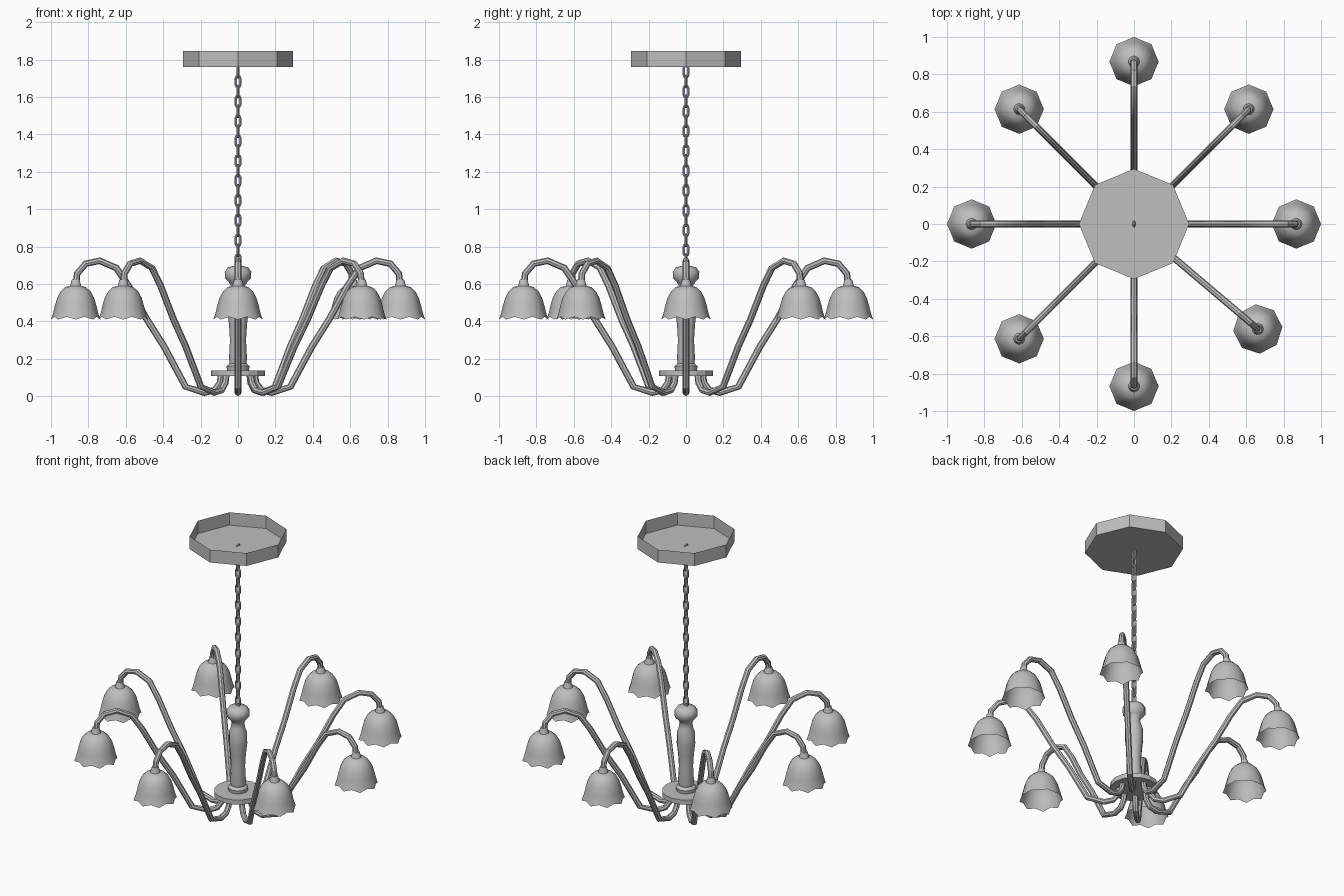
import bpy, bmesh, math
from mathutils import Vector, Matrix

if "Cube" in bpy.data.objects:
    bpy.data.objects.remove(bpy.data.objects["Cube"])

metal = bpy.data.materials.new("grey")
metal.diffuse_color = (0.52, 0.52, 0.52, 1)
metal.use_nodes = True
metal.node_tree.nodes["Principled BSDF"].inputs["Base Color"].default_value = metal.diffuse_color


def finish(name, bm, smooth=None):
    bmesh.ops.recalc_face_normals(bm, faces=bm.faces)
    me = bpy.data.meshes.new(name)
    bm.to_mesh(me)
    bm.free()
    me.materials.append(metal)
    ob = bpy.data.objects.new(name, me)
    bpy.context.collection.objects.link(ob)
    if smooth:
        bpy.ops.object.select_all(action='DESELECT')
        ob.select_set(True)
        bpy.context.view_layer.objects.active = ob
        bpy.ops.object.shade_smooth_by_angle(angle=math.radians(smooth))
    return ob


def skin(bm, rings, cap_start=False, cap_end=False, loop=False):
    rows = [[bm.verts.new(p) for p in r] for r in rings]
    n = len(rows[0])
    pairs = list(zip(rows, rows[1:])) + ([(rows[-1], rows[0])] if loop else [])
    for a, b in pairs:
        for i in range(n):
            j = (i + 1) % n
            bm.faces.new((a[i], a[j], b[j], b[i]))
    if cap_start:
        bm.faces.new(rows[0])
    if cap_end:
        bm.faces.new(rows[-1])


def lathe(profile, sides):
    return [[Vector((r * math.cos(math.tau * i / sides), r * math.sin(math.tau * i / sides), z))
             for i in range(sides)] for r, z in profile]


def tube(path, radius, sides, loop=False):
    # path lies in the xz plane, so y is a constant side direction
    pts = [Vector((x, 0, z)) for x, z in path]
    n, side, rings = len(pts), Vector((0, 1, 0)), []
    for i, p in enumerate(pts):
        a = pts[i - 1] if loop or i else p
        b = pts[(i + 1) % n] if loop or i < n - 1 else p
        up = (b - a).normalized().cross(side)
        rings.append([p + radius * (math.cos(math.tau * k / sides) * side
                                    + math.sin(math.tau * k / sides) * up) for k in range(sides)])
    return rings


def turned(rings, matrix):
    return [[matrix @ p for p in r] for r in rings]


# ceiling canopy: octagonal tray open at the top
bm = bmesh.new()
skin(bm, lathe([(0.295, 1.76), (0.295, 1.845)], 8), cap_start=True)
finish("ceiling_canopy", bm)

# chain: alternating stadium links
link = []
for s in (1, -1):
    for a in (0, 45, 90, 135, 180):
        t = math.radians(a)
        link.append((s * 0.0125 * math.cos(t), s * (0.018 + 0.0125 * math.sin(t))))
bm = bmesh.new()
for i in range(20):
    m = Matrix.Translation((0, 0, 0.728 + i * 0.053)) @ Matrix.Rotation(math.pi / 2 * (i % 2), 4, 'Z')
    skin(bm, turned(tube(link, 0.007, 6, True), m), loop=True)
finish("chain", bm)

# turned central column with knob on top
column = [(0.058, 0.135), (0.062, 0.16), (0.045, 0.175), (0.048, 0.20), (0.043, 0.30), (0.048, 0.38),
          (0.056, 0.45), (0.055, 0.52), (0.042, 0.56), (0.038, 0.59), (0.05, 0.61), (0.069, 0.63),
          (0.071, 0.665), (0.055, 0.688), (0.02, 0.698)]
bm = bmesh.new()
skin(bm, lathe(column, 12), True, True)
finish("column", bm, 40)

# round plate that carries the arms
bm = bmesh.new()
skin(bm, lathe([(0.145, 0.107), (0.145, 0.138)], 16), True, True)
finish("arm_plate", bm)

# arms and bell shades, one of them set slightly off the even spacing
arm_path = [(0.088, 0.12), (0.097, 0.07), (0.125, 0.032), (0.18, 0.019), (0.28, 0.05), (0.395, 0.265),
            (0.49, 0.415), (0.585, 0.59), (0.65, 0.685), (0.74, 0.724), (0.815, 0.708),
            (0.86, 0.655), (0.868, 0.58)]
# radius, height, depth of the flutes, lift of the rim between the points
bell = [(0.02, 0.625, 0, 0), (0.03, 0.59, 0, 0), (0.055, 0.583, 0, 0), (0.08, 0.56, 0.01, 0),
        (0.099, 0.525, 0.03, 0), (0.112, 0.48, 0.05, 0), (0.12, 0.445, 0.06, 0.005),
        (0.132, 0.41, 0.08, 0.014)]
for i in range(8):
    angle = math.radians(-40.3 if i == 7 else 45 * i)
    spin = Matrix.Rotation(angle, 4, 'Z')
    bm = bmesh.new()
    skin(bm, turned(tube(arm_path, 0.018, 8), spin), True, True)
    finish(f"arm_{i + 1}", bm, 30)

    rings = []
    for r, z, flute, lift in bell:
        rings.append([Vector((0.868 + r * (1 - flute * (k % 2)) * math.cos(math.tau * k / 16),
                              r * (1 - flute * (k % 2)) * math.sin(math.tau * k / 16),
                              z + lift * (k % 2))) for k in range(16)])
    bm = bmesh.new()
    skin(bm, turned(rings, spin), cap_start=True)
    finish(f"shade_{i + 1}", bm, 35)
